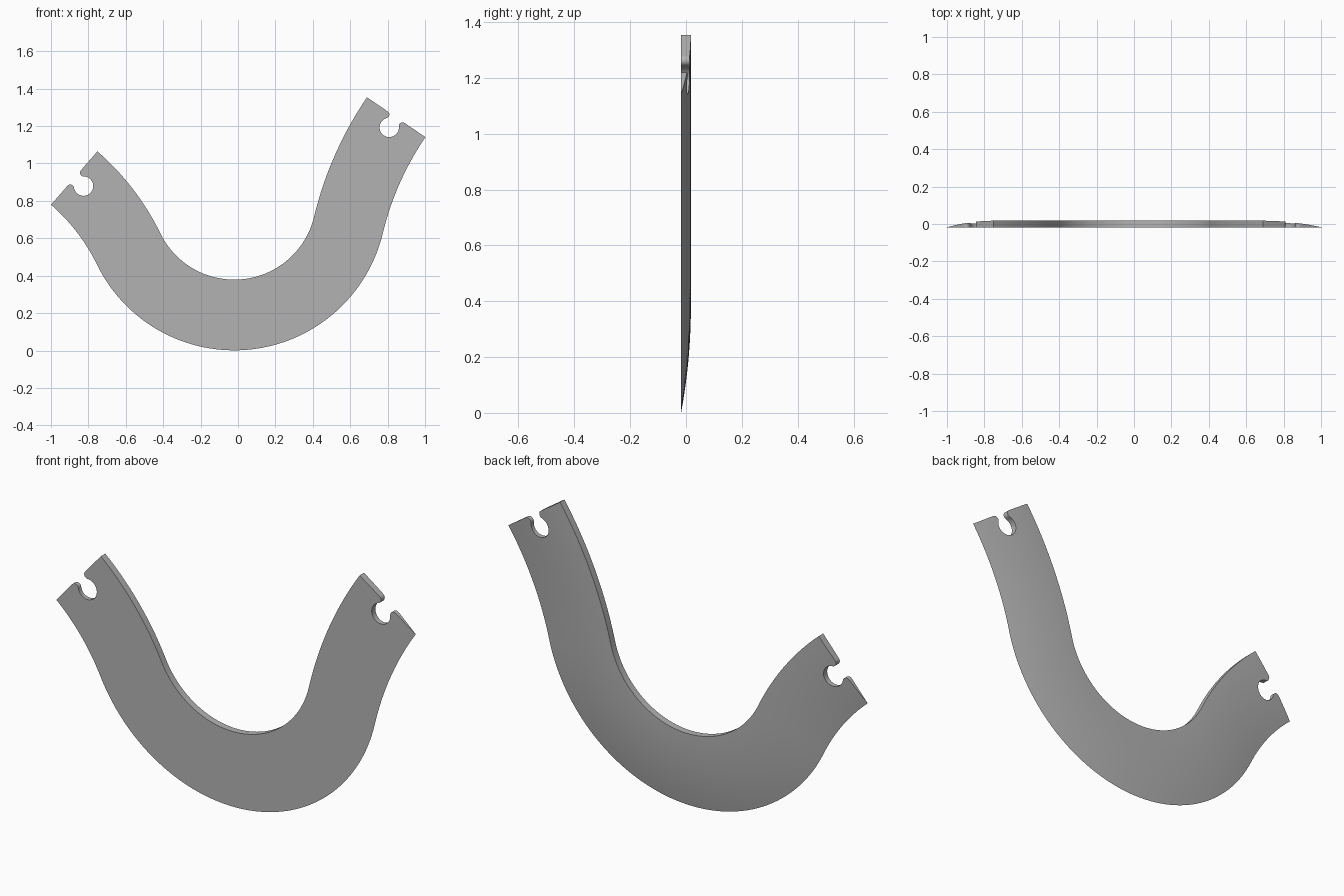
import bpy, bmesh
from math import sin, cos, radians, atan2, pi
from mathutils import Vector

cube = bpy.data.objects.get("Cube")
if cube:
    bpy.data.objects.remove(cube)

HALF_W, HALF_T = 0.189, 0.0175      # half width of the band, half thickness
CENTRE, BEND_R = Vector((-0.02, 0.818)), 0.628
STRIPS = 14


def polar(deg):
    return Vector((cos(radians(deg)), sin(radians(deg))))


def arc(centre, radius, start, end, count):
    """Stations of (midpoint, outward direction, angle) along an arc."""
    angles = [start + (end - start) * i / count for i in range(count + 1)]
    return [(centre + radius * polar(a), polar(a), a) for a in angles]


def make_object(name, bm):
    bmesh.ops.recalc_face_normals(bm, faces=bm.faces)
    mesh = bpy.data.meshes.new(name)
    bm.to_mesh(mesh)
    bm.free()
    obj = bpy.data.objects.new(name, mesh)
    bpy.context.collection.objects.link(obj)
    return obj


# Path: left arm, round bend, right arm, all tangent to each other
bend = arc(CENTRE, BEND_R, 206, 346.5, 64)
left_arm = arc(bend[0][0] + 1.2 * bend[0][1], -1.2, 229, 206, 18)
right_arm = arc(bend[-1][0] + 1.745 * bend[-1][1], -1.745, 346.5, 325.7, 22)
path = left_arm[:-1] + bend + right_arm[1:]

# Cross-section: flat front, domed back rising from a knife edge to a thick inner edge
steps = [i / STRIPS for i in range(STRIPS + 1)]
section = [(HALF_W * (1 - 2 * t), HALF_T * (1 - 2 * (1 - t) ** 2)) for t in steps]
section += [(-HALF_W, -HALF_T)]

bm = bmesh.new()
rings = []
for mid, out, _ in path:
    flat = [mid + out * s for s, _ in section]
    rings.append([bm.verts.new((p.x, y, p.y)) for p, (_, y) in zip(flat, section)])
for a, b in zip(rings, rings[1:]):
    for i in range(len(section)):
        j = (i + 1) % len(section)
        bm.faces.new((a[i], a[j], b[j], b[i]))
bm.faces.new(rings[0])
bm.faces.new(rings[-1])
band = make_object("curved_band", bm)

# Notch outline: round socket with a narrow neck and rounded lips (across, depth)
LIP_X, LIP_R, SOCKET_D, SOCKET_R = 0.055, 0.02, 0.066, 0.0517
meet = atan2(SOCKET_D - LIP_R, -LIP_X)
side = [(LIP_X, -0.06)]
for i in range(13):
    a = 1.5 * pi + (meet - 1.5 * pi) * i / 12
    side.append((LIP_X + LIP_R * cos(a), LIP_R + LIP_R * sin(a)))
for i in range(1, 20):
    a = (meet - pi) + (pi / 2 - meet + pi) * i / 20
    side.append((SOCKET_R * cos(a), SOCKET_D + SOCKET_R * sin(a)))
outline = side + [(0, SOCKET_D + SOCKET_R)] + [(-x, d) for x, d in reversed(side)]


def cut_notch(station, direction):
    mid, out, angle = station
    inward = polar(angle + 90) * direction
    bm = bmesh.new()
    pts = [mid + out * x + inward * d for x, d in outline]
    face = bm.faces.new([bm.verts.new((p.x, -0.1, p.y)) for p in pts])
    new = bmesh.ops.extrude_face_region(bm, geom=[face])["geom"]
    verts = [v for v in new if isinstance(v, bmesh.types.BMVert)]
    bmesh.ops.translate(bm, verts=verts, vec=(0, 0.2, 0))
    cutter = make_object("notch_cutter", bm)
    cutter.hide_render = True
    mod = band.modifiers.new("notch", "BOOLEAN")
    mod.operation, mod.solver, mod.object = "DIFFERENCE", "EXACT", cutter
    bpy.ops.object.modifier_apply(modifier=mod.name)
    bpy.data.objects.remove(cutter)


bpy.ops.object.select_all(action="DESELECT")
bpy.context.view_layer.objects.active = band
band.select_set(True)
cut_notch(path[0], 1)
cut_notch(path[-1], -1)

# Smooth shading, with the rim of the flat front kept crisp
bpy.ops.object.shade_smooth_by_angle(angle=radians(30))
bm = bmesh.new()
bm.from_mesh(band.data)
for e in bm.edges:
    if sum(f.normal.y < -0.999 for f in e.link_faces) == 1:
        e.smooth = False
bm.to_mesh(band.data)
bm.free()

# Single plain grey
grey = bpy.data.materials.new("plain_grey")
grey.use_nodes = True
colour = (0.45, 0.45, 0.45, 1)
grey.diffuse_color = colour
grey.node_tree.nodes["Principled BSDF"].inputs["Base Color"].default_value = colour
band.data.materials.clear()
band.data.materials.append(grey)
